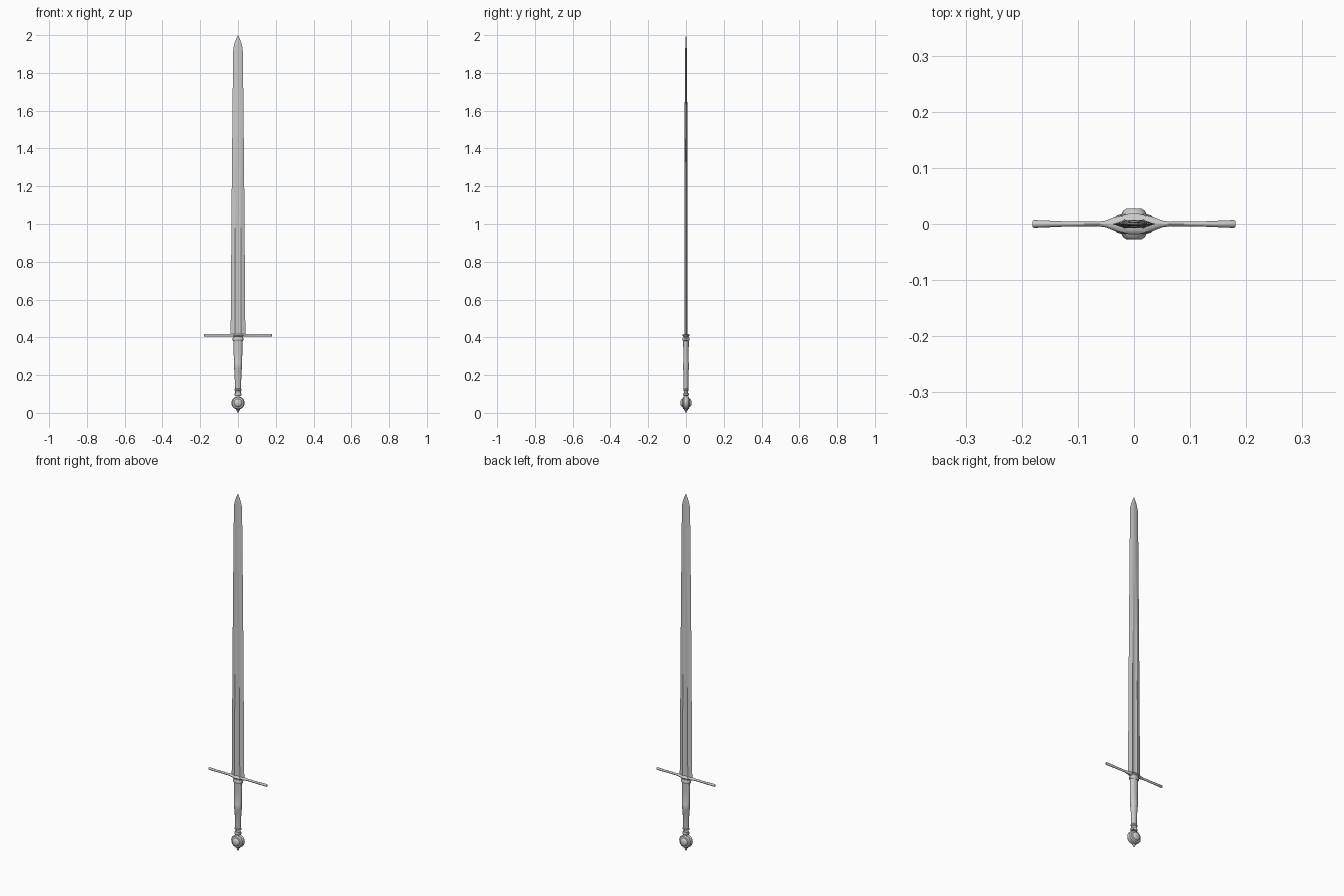
import bpy, bmesh
from math import cos, sin, pi
from mathutils import Vector

if "Cube" in bpy.data.objects:
    bpy.data.objects.remove(bpy.data.objects["Cube"])


def skin(name, rings, angle=35):
    """Bridge equal-sized point rings into a closed solid."""
    bm = bmesh.new()
    loops = [[bm.verts.new(p) for p in r] for r in rings]
    n = len(loops[0])
    for a, b in zip(loops, loops[1:]):
        for i in range(n):
            j = (i + 1) % n
            bm.faces.new((a[i], a[j], b[j], b[i]))
    bm.faces.new(loops[0])
    bm.faces.new(loops[-1])
    bmesh.ops.recalc_face_normals(bm, faces=bm.faces)
    me = bpy.data.meshes.new(name)
    bm.to_mesh(me)
    bm.free()
    ob = bpy.data.objects.new(name, me)
    bpy.context.collection.objects.link(ob)
    bpy.ops.object.select_all(action='DESELECT')
    ob.select_set(True)
    bpy.context.view_layer.objects.active = ob
    bpy.ops.object.shade_smooth_by_angle(angle=angle * pi / 180)
    return ob


def oval_rings(stations, axis, sides=16, z0=0):
    """Stations are (position, radius_a, radius_b) along the chosen axis."""
    out = []
    for t, a, b in stations:
        ring = []
        for i in range(sides):
            u, v = a * cos(2 * pi * i / sides), b * sin(2 * pi * i / sides)
            p = {'x': (t, u, v), 'y': (u, t, v), 'z': (u, v, t)}[axis]
            ring.append(Vector(p) + Vector((0, 0, z0)))
        out.append(ring)
    return out


# Blade: double-edged, with a central fuller that fades out
def blade_ring(z, w, t, floor):
    half = [(w, 0), (w * 0.42, t * 0.85), (w * 0.2, t * (0.5 + 0.45 * floor)),
            (0, t * (0.4 + 0.6 * floor)),
            (-w * 0.2, t * (0.5 + 0.45 * floor)), (-w * 0.42, t * 0.85)]
    return [(x, y, z) for x, y in half] + [(-x, -y, z) for x, y in half]


blade = [(0.41, 0.039, 0.009, 0), (0.8, 0.036, 0.0085, 0), (1.2, 0.033, 0.008, 0.1),
         (1.5, 0.030, 0.0075, 1), (1.75, 0.0275, 0.006, 1), (1.93, 0.025, 0.004, 1),
         (1.955, 0.019, 0.0035, 1), (1.98, 0.010, 0.0025, 1), (2.0, 0.0008, 0.0005, 1)]
skin("blade", [blade_ring(*s) for s in blade], 15)

# Cross guard: slim arms, flared ends, swollen centre
arm = [(0.007, 0.019, 0.008), (0.02, 0.016, 0.008), (0.035, 0.012, 0.0075),
       (0.05, 0.006, 0.007), (0.065, 0.004, 0.0065), (0.12, 0.0045, 0.0065),
       (0.178, 0.007, 0.007), (0.181, 0.005, 0.005)]
guard = [(-x, a, b) for x, a, b in reversed(arm)] + arm
skin("cross_guard", oval_rings(guard, 'x', 12, 0.411))

# Grip with a slight waist ridge
grip = [(0.09, 0.014, 0.011), (0.13, 0.0155, 0.012), (0.225, 0.019, 0.014),
        (0.232, 0.0205, 0.0165), (0.26, 0.0215, 0.017), (0.267, 0.0215, 0.0145),
        (0.34, 0.0235, 0.0145), (0.405, 0.0245, 0.015)]
skin("grip", oval_rings(grip, 'z'))

# Collars at both ends of the grip
for name, z, a, b, h in (("upper_collar", 0.39, 0.029, 0.019, 0.009),
                         ("lower_collar_top", 0.122, 0.0185, 0.0145, 0.006),
                         ("lower_collar_base", 0.098, 0.019, 0.016, 0.007)):
    skin(name, oval_rings([(z - h, a * 0.85, b * 0.85), (z - h / 2, a, b),
                           (z + h / 2, a, b), (z + h, a * 0.85, b * 0.85)], 'z'))

# Wheel pommel with raised faces, axis front to back
side = [(0.010, 0.035), (0.016, 0.030), (0.018, 0.022), (0.024, 0.019), (0.028, 0.013)]
wheel = [(-y, r, r) for y, r in reversed(side)] + [(y, r, r) for y, r in side]
skin("pommel", oval_rings(wheel, 'y', 24, 0.053))

# Peened button under the pommel
button = [(0, 0.002, 0.002), (0.007, 0.006, 0.006), (0.013, 0.007, 0.007),
          (0.016, 0.011, 0.011), (0.025, 0.012, 0.012)]
skin("pommel_button", oval_rings(button, 'z', 12))
